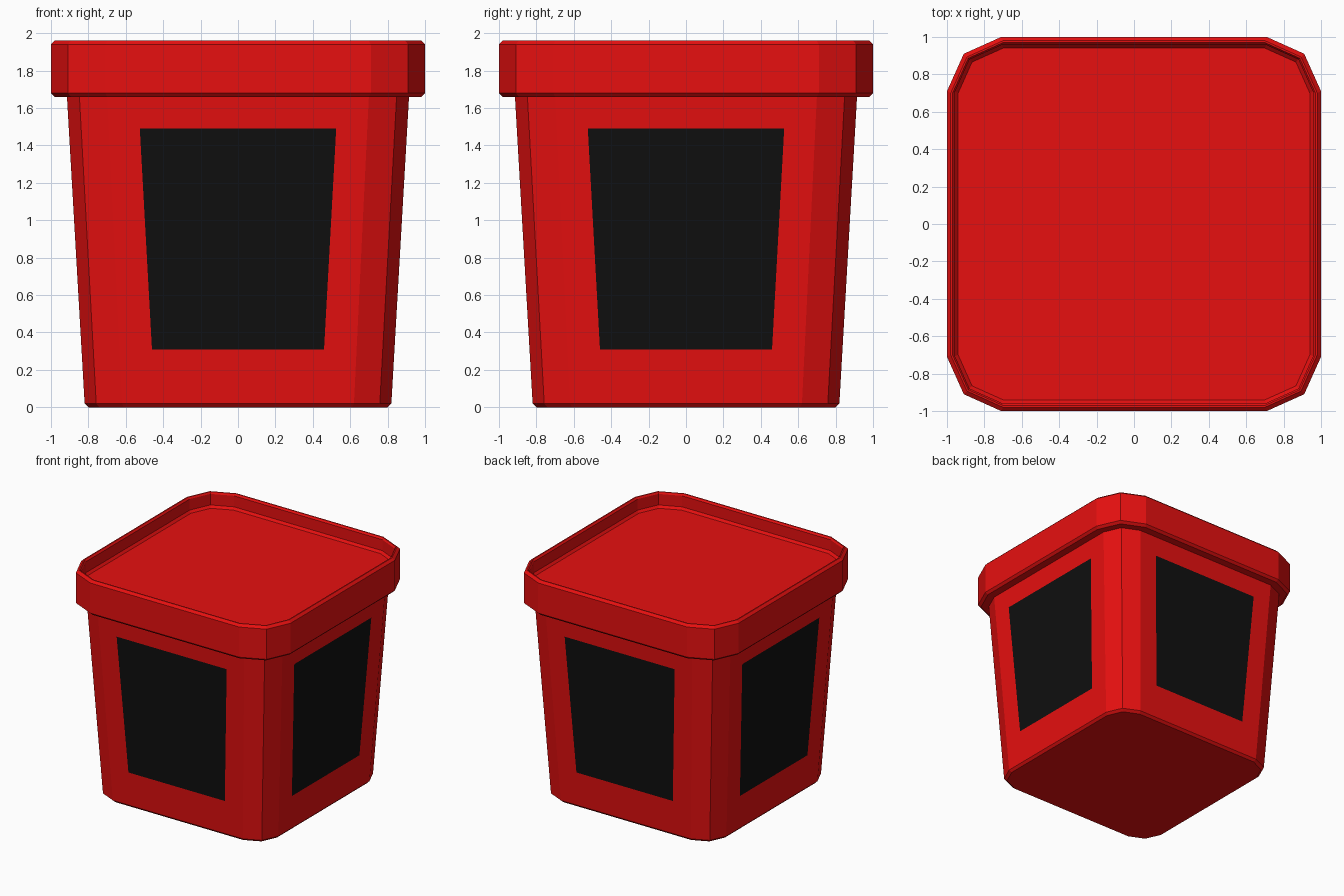
import bpy, bmesh

cube = bpy.data.objects.get("Cube")
if cube:
    bpy.data.objects.remove(cube, do_unlink=True)


def material(name, color):
    mat = bpy.data.materials.new(name)
    mat.use_nodes = True
    mat.diffuse_color = color
    mat.node_tree.nodes["Principled BSDF"].inputs["Base Color"].default_value = color
    return mat


RED = material("red", (0.8, 0.005, 0.005, 1))
BLACK = material("black", (0.005, 0.005, 0.005, 1))


def outline(half, corner):
    """Square with two-facet corners, counter-clockwise from the +x side."""
    near, mid = half - corner, half - corner * 0.31
    quarter = [(half, near), (mid, mid), (near, half)]
    points = []
    for _ in range(4):
        points += quarter
        quarter = [(-y, x) for x, y in quarter]
    return points


def loft(bm, sections):
    """Skin stacked outlines given as (half width, corner size, height)."""
    rings = [[bm.verts.new((x, y, z)) for x, y in outline(half, corner)]
             for half, corner, z in sections]
    bands = []
    for low, high in zip(rings, rings[1:]):
        n = len(low)
        bands.append([bm.faces.new((low[i], low[(i + 1) % n], high[(i + 1) % n], high[i]))
                      for i in range(n)])
    return rings, bands


def finish(bm, name):
    mesh = bpy.data.meshes.new(name)
    bm.normal_update()
    bm.to_mesh(mesh)
    bm.free()
    mesh.materials.append(RED)
    mesh.materials.append(BLACK)
    obj = bpy.data.objects.new(name, mesh)
    bpy.context.collection.objects.link(obj)
    return obj


# Tapered pot body with a softened bottom edge
BASE, TOP = 0.02, 1.67
bm = bmesh.new()
rings, bands = loft(bm, [(0.80, 0.19, 0), (0.82, 0.20, BASE), (0.915, 0.215, TOP)])
bm.faces.new(rings[0][::-1])

# Black panel cut into each of the four flat sides
sides = bands[1][2::3]
bm.normal_update()
bmesh.ops.inset_individual(bm, faces=sides, thickness=0.15)
for face in sides:
    face.material_index = 1
    normal = face.normal
    axis = 0 if abs(normal.x) > abs(normal.y) else 1
    middle = face.calc_center_median().z
    for v in face.verts:
        z, width = (1.49, 0.525) if v.co.z > middle else (0.31, 0.46)
        depth = 0.82 + 0.095 * (z - BASE) / (TOP - BASE)
        v.co[axis] = depth if v.co[axis] > 0 else -depth
        v.co[1 - axis] = width if v.co[1 - axis] > 0 else -width
        v.co.z = z
finish(bm, "pot_body")

# Thick rim: underside, outer wall, rounded lip and inner wall down to the fill
bm = bmesh.new()
rings, _ = loft(bm, [(0.91, 0.214, 1.66), (0.98, 0.28, 1.66), (1.0, 0.29, 1.68),
                     (1.0, 0.29, 1.94), (0.98, 0.28, 1.96), (0.97, 0.27, 1.96),
                     (0.957, 0.25, 1.945), (0.957, 0.25, 1.85), (0.94, 0.24, 1.83)])
bm.faces.new(rings[-1])
finish(bm, "pot_rim")
